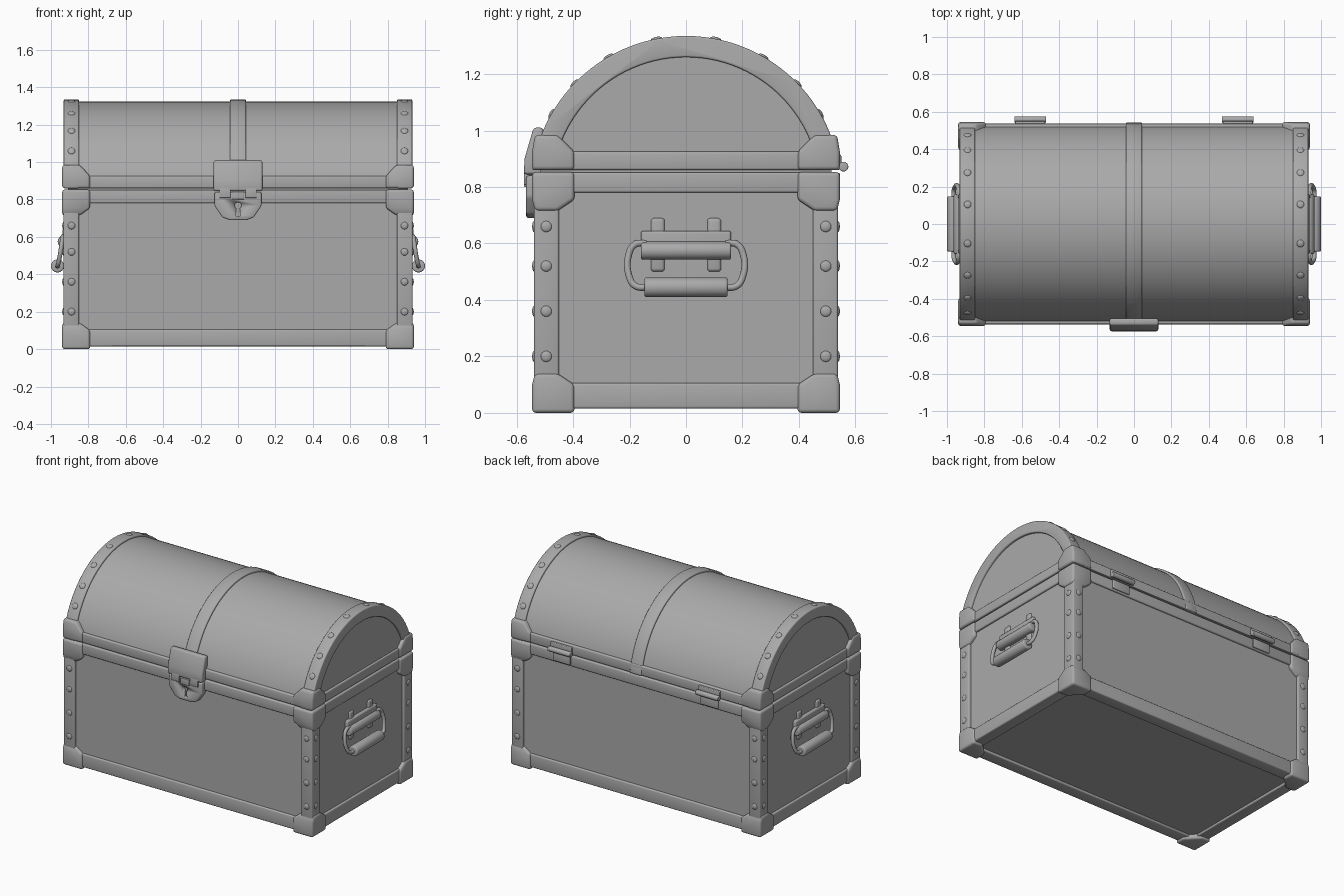
import bpy, bmesh, math
from mathutils import Vector

if "Cube" in bpy.data.objects:
    bpy.data.objects.remove(bpy.data.objects["Cube"], do_unlink=True)

grey = bpy.data.materials.new("plain grey")
grey.use_nodes = True
tone = (0.4, 0.4, 0.4, 1)
grey.diffuse_color = tone
grey.node_tree.nodes["Principled BSDF"].inputs["Base Color"].default_value = tone

SEAM, AXIS_Z = 0.86, 0.785      # lid seam height, height of the barrel centre
SIDES = {"left": 1, "right": -1}
ENDS = {"front": -1, "back": 1}


def activate(ob):
    bpy.ops.object.select_all(action="DESELECT")
    ob.select_set(True)
    bpy.context.view_layer.objects.active = ob


def finish(name, bm, bevel=0.0):
    bmesh.ops.recalc_face_normals(bm, faces=bm.faces)
    mesh = bpy.data.meshes.new(name)
    bm.to_mesh(mesh)
    bm.free()
    ob = bpy.data.objects.new(name, mesh)
    bpy.context.collection.objects.link(ob)
    mesh.materials.append(grey)
    activate(ob)
    if bevel:
        mod = ob.modifiers.new("soft edges", "BEVEL")
        mod.width, mod.segments, mod.limit_method = bevel, 3, "ANGLE"
        mod.angle_limit = math.radians(25)
        bpy.ops.object.modifier_apply(modifier=mod.name)
    bpy.ops.object.shade_smooth_by_angle(angle=math.radians(40))
    return ob


def prism(name, outline, axis, a, b, bevel=0.0):
    """Extrude a flat outline from a to b along an axis."""
    place = {"x": lambda p, d: (d, p[0], p[1]),
             "y": lambda p, d: (p[0], d, p[1]),
             "z": lambda p, d: (p[0], p[1], d)}[axis]
    bm = bmesh.new()
    low = [bm.verts.new(place(p, a)) for p in outline]
    high = [bm.verts.new(place(p, b)) for p in outline]
    bm.faces.new(low)
    bm.faces.new(high)
    for i in range(len(low)):
        j = (i + 1) % len(low)
        bm.faces.new((low[i], low[j], high[j], high[i]))
    return finish(name, bm, bevel)


def box(name, x, y, z, bevel=0.008):
    return prism(name, [(x[0], y[0]), (x[1], y[0]), (x[1], y[1]), (x[0], y[1])],
                 "z", z[0], z[1], bevel)


def span(s, a, b):
    return sorted((s * a, s * b))


def arc(radius, floor=SEAM, steps=48):
    start = math.asin((floor - AXIS_Z) / radius)
    angles = [start + (math.pi - 2 * start) * i / steps for i in range(steps + 1)]
    return [(radius * math.cos(t), AXIS_Z + radius * math.sin(t)) for t in angles]


def rod(name, path, radius):
    curve = bpy.data.curves.new(name, "CURVE")
    curve.dimensions, curve.bevel_depth = "3D", radius
    curve.bevel_resolution, curve.use_fill_caps = 4, True
    line = curve.splines.new("BEZIER")
    line.bezier_points.add(len(path) - 1)
    for knot, co in zip(line.bezier_points, path):
        knot.co = co
        knot.handle_left_type = knot.handle_right_type = "AUTO"
    ob = bpy.data.objects.new(name, curve)
    bpy.context.collection.objects.link(ob)
    curve.materials.append(grey)
    activate(ob)
    bpy.ops.object.convert(target="MESH")
    bpy.ops.object.shade_smooth_by_angle(angle=math.radians(40))


def barrel(name, centre, radius, length, bevel=0.008):
    """Round bar."""
    axis, c = ("y", (centre[0], centre[2])) if name.startswith("handle") else ("x", centre[1:])
    d = centre[1] if axis == "y" else centre[0]
    ring = [(c[0] + radius * math.cos(i * math.pi / 12),
             c[1] + radius * math.sin(i * math.pi / 12)) for i in range(24)]
    return prism(name, ring, axis, d - length / 2, d + length / 2, bevel)


def bump(name, centre, normal):
    """Shallow rounded stud."""
    bm = bmesh.new()
    bmesh.ops.create_uvsphere(bm, u_segments=16, v_segments=8, radius=0.02)
    bmesh.ops.scale(bm, vec=(1, 1, 0.4), verts=bm.verts)
    turn = Vector((0, 0, 1)).rotation_difference(Vector(normal)).to_matrix()
    bmesh.ops.rotate(bm, matrix=turn, verts=bm.verts)
    bmesh.ops.translate(bm, vec=centre, verts=bm.verts)
    finish(name, bm)


def corner(name, sx, sy, base, shoulder, tip):
    """Bracket with a cut inner corner and a sloping shoulder."""
    bm = bmesh.new()
    for z, x0, y0, y1 in ((base, 0.79, 0.395, 0.545), (shoulder, 0.79, 0.395, 0.545),
                          (tip, 0.845, 0.455, 0.535)):
        for x, y in ((0.94, y0), (0.94, y1), (x0, y1), (x0, y1 - 0.07), (0.94 - 0.07, y0)):
            bm.verts.new((sx * x, sy * y, z))
    hull = bmesh.ops.convex_hull(bm, input=bm.verts)
    spare = [g for g in hull["geom_interior"] if isinstance(g, bmesh.types.BMVert)]
    bmesh.ops.delete(bm, geom=spare, context="VERTS")
    bmesh.ops.dissolve_limit(bm, angle_limit=0.02, verts=bm.verts, edges=bm.edges)
    finish(name, bm, 0.014)


# Main panels and rims
box("body_panel", (-0.917, 0.917), (-0.522, 0.522), (0.03, 0.84), 0)
box("seam_core", (-0.91, 0.91), (-0.515, 0.515), (0.83, 0.88), 0)
box("body_rim", (-0.93, 0.93), (-0.535, 0.535), (0.78, 0.852))
box("lid_rim", (-0.93, 0.93), (-0.536, 0.536), (SEAM, 0.925))
prism("lid_panel", arc(0.538), "x", -0.917, 0.917)

# Lid straps
for label, x in {"left": (0.85, 0.932), "right": (-0.932, -0.85), "middle": (-0.043, 0.043)}.items():
    inner = 0.475 if label != "middle" else 0.52
    prism(label + "_lid_strap", arc(0.55) + arc(inner)[::-1], "x", x[0], x[1], 0.007)

# Bottom rails, corner posts and brackets
for label, s in ENDS.items():
    box(label + "_bottom_rail", (-0.93, 0.93), span(s, 0.45, 0.535), (0.015, 0.105))
for label, s in SIDES.items():
    box(label + "_bottom_rail", span(s, 0.85, 0.931), (-0.534, 0.534), (0.0155, 0.105))
for side, sx in SIDES.items():
    for end, sy in ENDS.items():
        tag = end + "_" + side
        box(tag + "_post", span(sx, 0.85, 0.933), span(sy, 0.45, 0.538), (0.02, 0.84))
        corner(tag + "_bottom_bracket", sx, sy, 0, 0.1, 0.14)
        corner(tag + "_rim_bracket", sx, sy, 0.853, 0.755, 0.715)
        corner(tag + "_lid_bracket", sx, sy, SEAM, 0.925, 0.985)
        for z in (0.2, 0.36, 0.52, 0.66):
            bump(tag + "_stud", (sx * 0.89, sy * 0.537, z), (0, sy, 0))
            bump(tag + "_stud", (sx * 0.932, sy * 0.495, z), (sx, 0, 0))
    for degrees in (30, 44, 60, 79, 101, 120, 136, 150):
        t = math.radians(degrees)
        out = Vector((0, math.cos(t), math.sin(t)))
        bump(side + "_lid_stud", out * 0.549 + Vector((sx * 0.89, 0, AXIS_Z)), out)

# Side handles
for side, s in SIDES.items():
    box("handle_plate_" + side, span(s, 0.9, 0.938), (-0.16, 0.16), (0.545, 0.645), 0.01)
    barrel("handle_socket_" + side, (s * 0.932, 0, 0.575), 0.032, 0.32)
    for y in (-0.1, 0.1):
        box("handle_tab_" + side, span(s, 0.9, 0.928), (y - 0.025, y + 0.025), (0.5, 0.69), 0.012)
    half = [(0.935, 0.14, 0.6), (0.938, 0.18, 0.597), (0.943, 0.203, 0.56),
            (0.956, 0.2, 0.48), (0.963, 0.18, 0.45), (0.965, 0.13, 0.445)]
    path = half + [(x, -y, z) for x, y, z in half[::-1]]
    rod("handle_loop_" + side, [(s * x, y, z) for x, y, z in path], 0.012)
    barrel("handle_grip_" + side, (s * 0.965, 0, 0.445), 0.035, 0.295)

# Back hinges
for side, s in SIDES.items():
    x = s * 0.555
    box("hinge_lower_leaf_" + side, (x - 0.065, x + 0.065), (0.52, 0.546), (0.79, 0.85), 0.005)
    box("hinge_upper_leaf_" + side, (x - 0.08, x + 0.08), (0.52, 0.55), (0.865, 0.915), 0.005)
    barrel("hinge_pin_" + side, (x, 0.558, 0.872), 0.017, 0.17, 0.004)

# Lock: bent hasp with two tabs over a keyed plate
prism("lock_hasp", [(-0.574, 0.845), (-0.572, 0.9), (-0.54, 1.01), (-0.505, 1.01), (-0.51, 0.845)],
      "x", -0.13, 0.13, 0.01)
for side, s in SIDES.items():
    box("lock_tab_" + side, span(s, 0.04, 0.1), (-0.574, -0.52), (0.808, 0.86), 0.004)
half = [(0.045, 0.69), (0.085, 0.705), (0.125, 0.765), (0.125, 0.84)]
plate = prism("lock_plate", half + [(-x, z) for x, z in half[::-1]], "y", -0.566, -0.52, 0.008)
box("lock_tongue", (-0.033, 0.033), (-0.574, -0.53), (0.8, 0.842), 0.004)

# Keyhole cut
eye = [(0.018 * math.sin(math.radians(d)), 0.768 + 0.018 * math.cos(math.radians(d)))
       for d in range(-150, 151, 25)]
cutter = prism("keyhole_cutter", eye + [(0.013, 0.712), (-0.013, 0.712)], "y", -0.6, -0.545)
cutter.hide_render = True
cut = plate.modifiers.new("keyhole", "BOOLEAN")
cut.operation, cut.object = "DIFFERENCE", cutter
activate(plate)
bpy.ops.object.modifier_apply(modifier=cut.name)
bpy.data.objects.remove(cutter, do_unlink=True)
